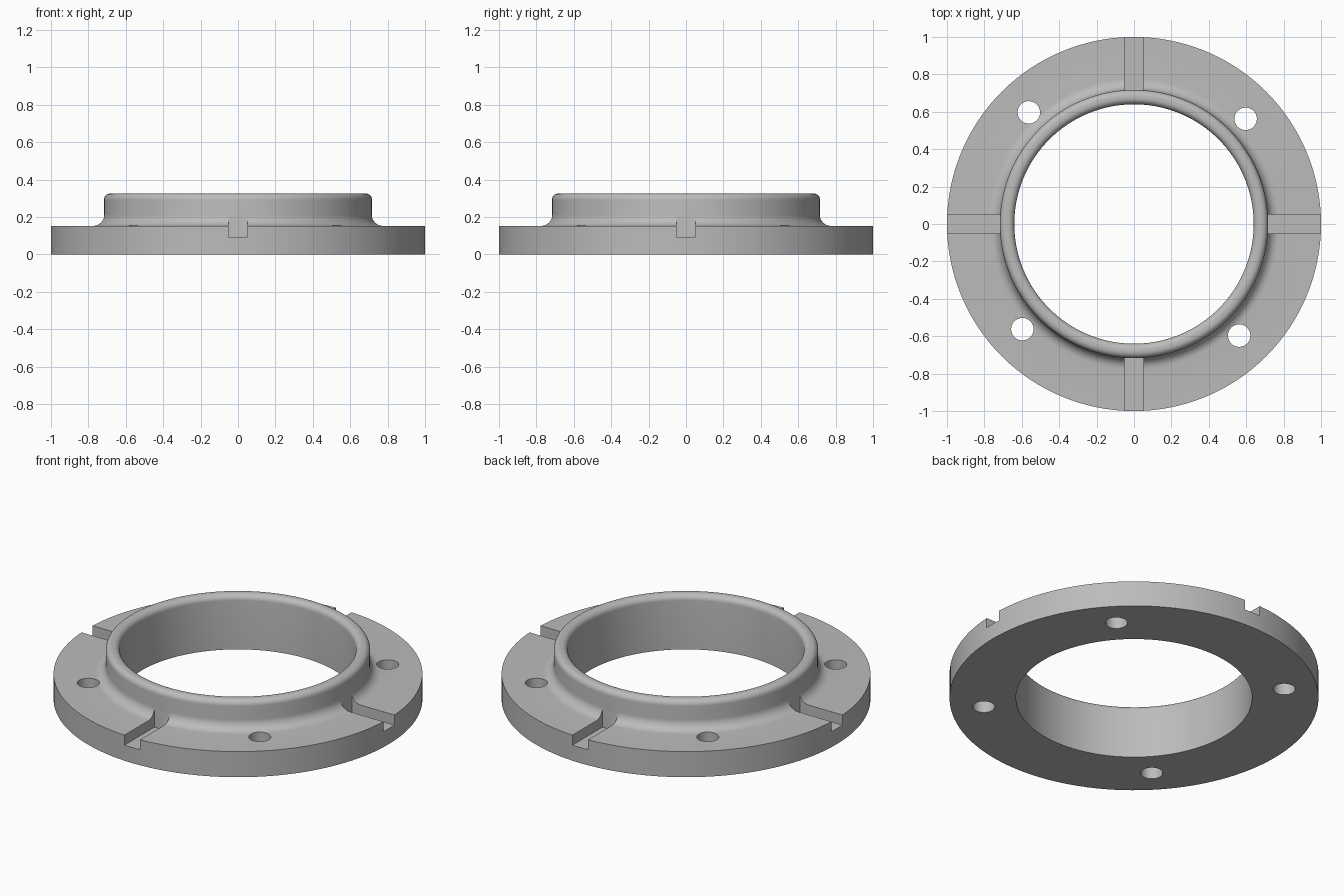
import bpy, bmesh
from math import pi, cos, sin, radians
from mathutils import Matrix, Vector

cube = bpy.data.objects.get("Cube")
if cube:
    bpy.data.objects.remove(cube, do_unlink=True)

FLANGE_R, FLANGE_TOP = 1.0, 0.153
BORE_R, COLLAR_R, TOP = 0.64, 0.717, 0.326
FILLET, ROUND = 0.06, 0.034
SEGMENTS = 128

# Plain grey metal
grey = bpy.data.materials.new("grey metal")
grey.use_nodes = True
colour = (0.5, 0.5, 0.5, 1)
grey.diffuse_color = colour
grey.node_tree.nodes["Principled BSDF"].inputs["Base Color"].default_value = colour


def arc(cx, cz, r, start, end, steps=8):
    """Profile points on an arc, angles in degrees."""
    angles = [radians(start + (end - start) * i / steps) for i in range(steps + 1)]
    return [(cx + r * cos(a), cz + r * sin(a)) for a in angles]


def add_object(name, bm):
    bmesh.ops.recalc_face_normals(bm, faces=bm.faces)
    mesh = bpy.data.meshes.new(name)
    bm.to_mesh(mesh)
    bm.free()
    mesh.materials.append(grey)
    obj = bpy.data.objects.new(name, mesh)
    bpy.context.collection.objects.link(obj)
    return obj


# Turned body: flange, root fillet and collar with a rounded rim
profile = [(BORE_R, 0), (FLANGE_R, 0), (FLANGE_R, FLANGE_TOP)]
profile += arc(COLLAR_R + FILLET, FLANGE_TOP + FILLET, FILLET, 270, 180)
profile += arc(COLLAR_R - ROUND, TOP - ROUND, ROUND, 0, 90)
profile += arc(BORE_R + ROUND, TOP - ROUND, ROUND, 90, 180)

bm = bmesh.new()
rings = []
for i in range(SEGMENTS):
    a = 2 * pi * i / SEGMENTS
    rings.append([bm.verts.new((r * cos(a), r * sin(a), z)) for r, z in profile])
for i, ring in enumerate(rings):
    following = rings[(i + 1) % SEGMENTS]
    for j in range(len(profile)):
        k = (j + 1) % len(profile)
        bm.faces.new((ring[j], following[j], following[k], ring[k]))
body = add_object("flanged_collar", bm)

# Cutters: four radial slots and four bolt holes
slots, holes = bmesh.new(), bmesh.new()
for i in range(4):
    turn = Matrix.Rotation(i * pi / 2, 4, "Z")
    slot_place = turn @ Matrix.Translation((COLLAR_R + 0.2, 0, 0.193))
    bmesh.ops.create_cube(slots, size=1,
                          matrix=slot_place @ Matrix.Diagonal((0.4, 0.104, 0.2, 1)))
    hole_place = turn @ Matrix.Rotation(radians(43.3), 4, "Z") @ Matrix.Translation((0.82, 0, 0.1))
    bmesh.ops.create_cone(holes, cap_ends=True, segments=40, radius1=0.06,
                          radius2=0.06, depth=0.4, matrix=hole_place)

bpy.context.view_layer.objects.active = body
body.select_set(True)
for name, cutter_mesh in (("slot_cutter", slots), ("hole_cutter", holes)):
    cutter = add_object(name, cutter_mesh)
    cutter.hide_render = True
    cut = body.modifiers.new(name, "BOOLEAN")
    cut.operation, cut.solver, cut.object = "DIFFERENCE", "EXACT", cutter
    bpy.ops.object.modifier_apply(modifier=cut.name)
    bpy.data.objects.remove(cutter, do_unlink=True)

bpy.ops.object.shade_smooth_by_angle(angle=radians(30))
